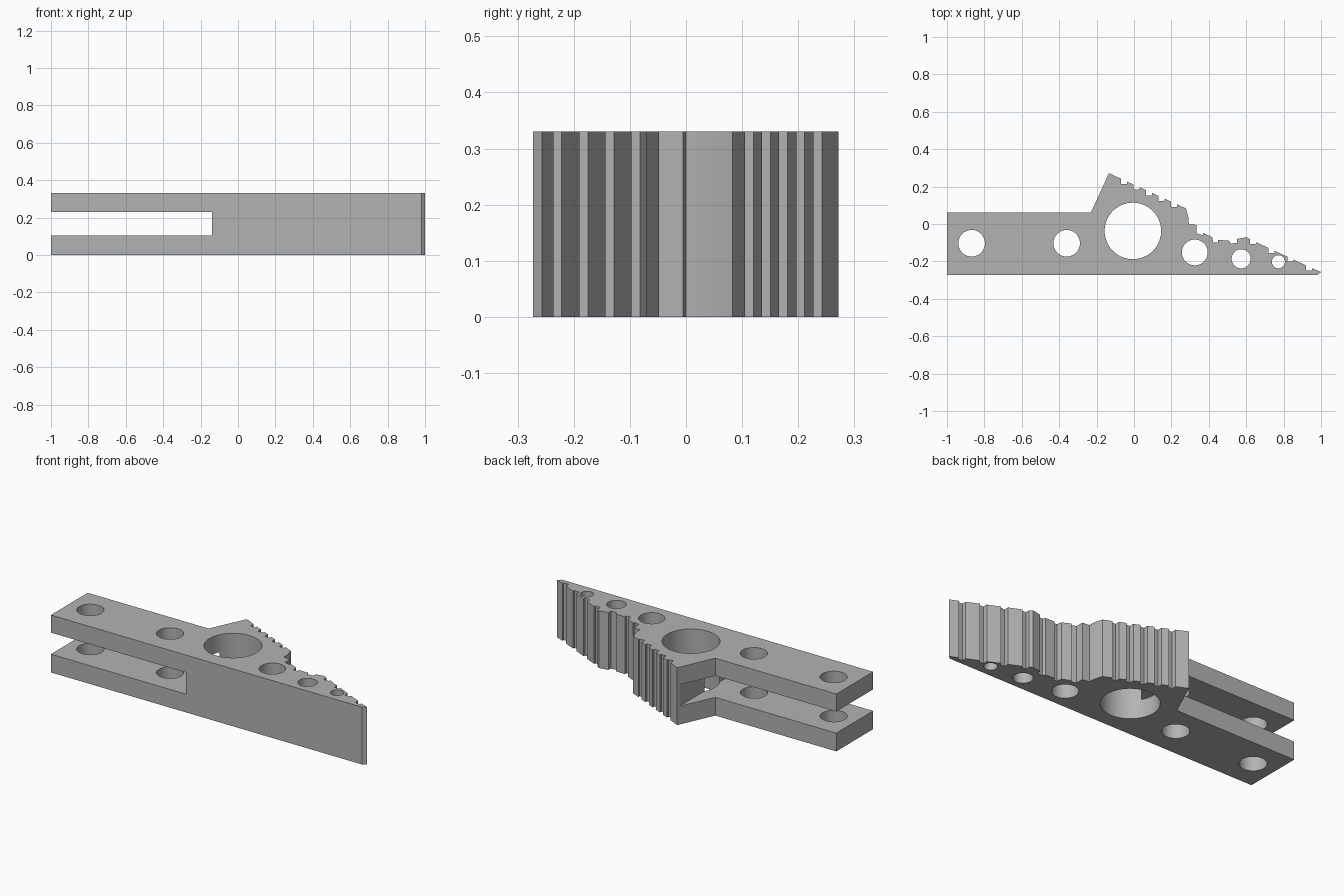
import bpy, bmesh

cube = bpy.data.objects.get("Cube")
if cube:
    bpy.data.objects.remove(cube, do_unlink=True)

HEIGHT = 0.33

grey = bpy.data.materials.new("plain_grey")
grey.use_nodes = True
grey.diffuse_color = (0.45, 0.45, 0.45, 1)
grey.node_tree.nodes["Principled BSDF"].inputs["Base Color"].default_value = (0.45, 0.45, 0.45, 1)


def notched(start, count, step, gap, depth):
    """Sloping row of notches: wall down, flat floor, wall up to the next tooth."""
    points = []
    for i in range(count):
        x, y = start[0] + i * step[0], start[1] + i * step[1]
        points += [(x, y), (x, y - depth), (x + gap[0], y - depth), (x + gap[0], y + gap[1])]
    return points


def prism(name, outline, z0, z1):
    """Extrude a flat outline between two heights."""
    bm = bmesh.new()
    face = bm.faces.new([bm.verts.new((x, y, z0)) for x, y in outline])
    top = bmesh.ops.extrude_face_region(bm, geom=[face])
    for v in top["geom"]:
        if isinstance(v, bmesh.types.BMVert):
            v.co.z = z1
    bmesh.ops.recalc_face_normals(bm, faces=bm.faces)
    mesh = bpy.data.meshes.new(name)
    bm.to_mesh(mesh)
    bm.free()
    obj = bpy.data.objects.new(name, mesh)
    bpy.context.collection.objects.link(obj)
    obj.data.materials.append(grey)
    return obj


def cut(target, cutter):
    """Subtract a cutter, then discard it."""
    cutter.hide_render = True
    bpy.ops.object.select_all(action="DESELECT")
    bpy.context.view_layer.objects.active = target
    target.select_set(True)
    mod = target.modifiers.new("cut", "BOOLEAN")
    mod.operation = "DIFFERENCE"
    mod.solver = "EXACT"
    mod.object = cutter
    bpy.ops.object.modifier_apply(modifier=mod.name)
    bpy.data.objects.remove(cutter, do_unlink=True)


# Handle and shoulder
outline = [(-1, -0.273), (-1, 0.062), (-0.23, 0.062), (-0.134, 0.272)]
# Upper row of teeth
outline += notched((-0.07, 0.242), 5, (0.067, -0.0305), (0.032, -0.015), 0.028)
# Curved throat with shallow steps
outline += [(0.278, 0.083), (0.292, 0.03), (0.293, 0.0), (0.335, -0.005), (0.335, -0.05),
            (0.367, -0.06), (0.37, -0.048), (0.418, -0.07), (0.423, -0.1), (0.45, -0.1),
            (0.45, -0.086), (0.508, -0.088), (0.515, -0.104), (0.55, -0.102),
            (0.55, -0.08), (0.603, -0.07)]
# Lower row of teeth and the pointed nose
outline += notched((0.62, -0.082), 4, (0.1, -0.0465), (0.032, -0.015), 0.026)
outline += [(1, -0.257), (0.98, -0.273)]
body = prism("toothed_wrench_body", outline, 0, HEIGHT)

# Slot through the handle
cut(body, prism("slot_cutter", [(-1.1, -0.5), (-0.14, -0.5), (-0.14, 0.5), (-1.1, 0.5)], 0.105, 0.229))

# Round through holes: x, y, radius
for x, y, radius in [(-0.868, -0.103, 0.071), (-0.36, -0.103, 0.071), (-0.006, -0.037, 0.151),
                     (0.325, -0.152, 0.069), (0.573, -0.186, 0.051), (0.772, -0.202, 0.035)]:
    bpy.ops.mesh.primitive_cylinder_add(vertices=64, radius=radius, depth=1, location=(x, y, HEIGHT / 2))
    cut(body, bpy.context.object)

bpy.ops.object.select_all(action="DESELECT")
body.select_set(True)
bpy.context.view_layer.objects.active = body
bpy.ops.object.shade_smooth_by_angle(angle=0.35)
